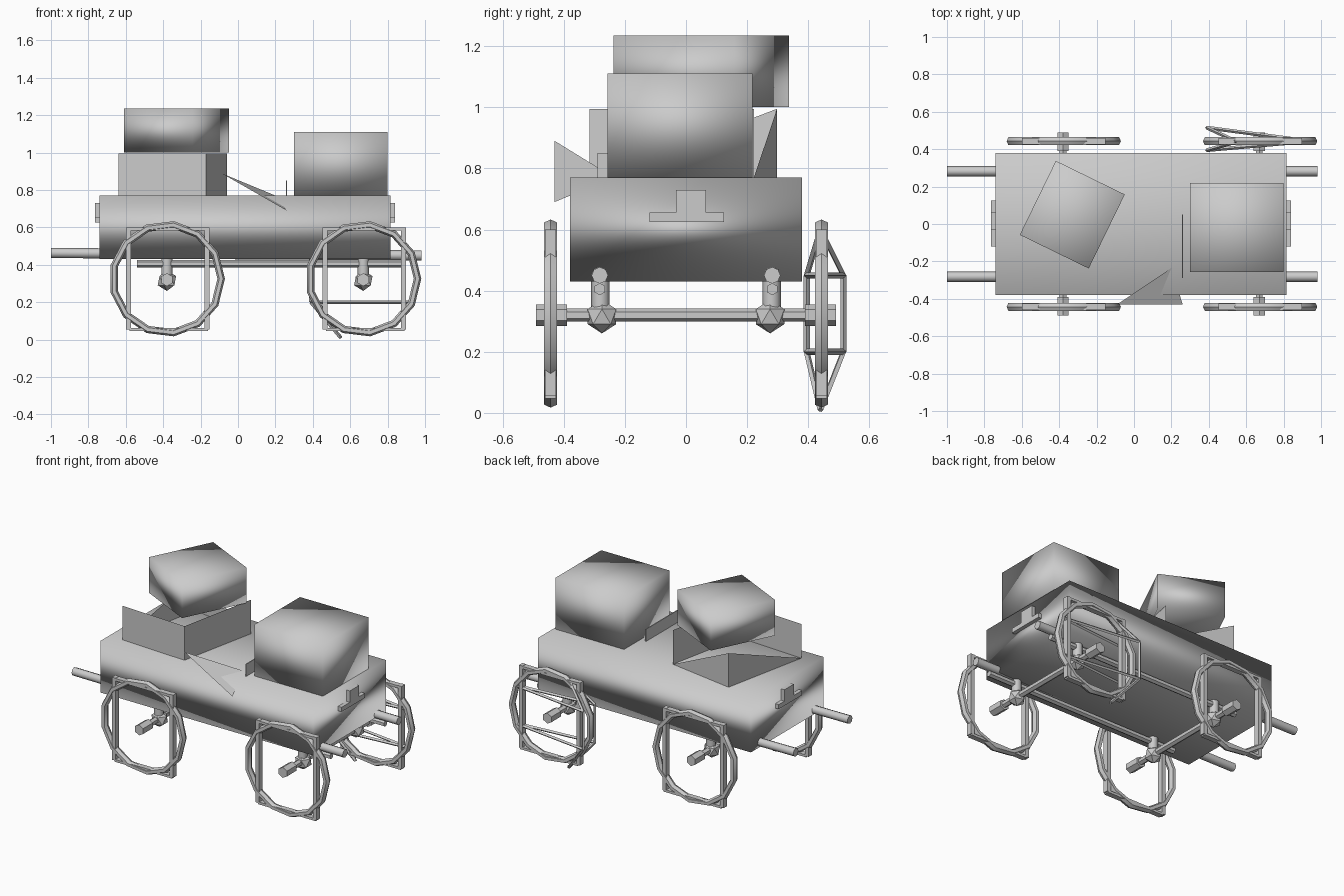
import bpy
from math import pi, radians
from mathutils import Vector

cube = bpy.data.objects.get("Cube")
if cube:
    bpy.data.objects.remove(cube, do_unlink=True)

grey = bpy.data.materials.new("plain grey")
grey.use_nodes = True
colour = (0.6, 0.6, 0.6, 1)
grey.diffuse_color = colour
grey.node_tree.nodes["Principled BSDF"].inputs["Base Color"].default_value = colour


def finish(ob, name, smooth=True):
    ob.name = name
    ob.data.materials.append(grey)
    for p in ob.data.polygons:
        p.use_smooth = smooth
    return ob


def box(name, x, y, z, turn=0, smooth=False):
    """Box from three (low, high) spans, turned about its own upright axis."""
    spans = (x, y, z)
    bpy.ops.mesh.primitive_cube_add(size=1, location=[sum(s) / 2 for s in spans],
                                    rotation=(0, 0, radians(turn)))
    ob = bpy.context.object
    ob.scale = [s[1] - s[0] for s in spans]
    return finish(ob, name, smooth)


def rod(name, a, b, r, sides=8):
    a, b = Vector(a), Vector(b)
    bpy.ops.mesh.primitive_cylinder_add(vertices=sides, radius=r, depth=(b - a).length,
                                        location=(a + b) / 2)
    ob = bpy.context.object
    ob.rotation_euler = (b - a).to_track_quat('Z', 'Y').to_euler()
    finish(ob, name)
    bpy.ops.object.shade_smooth_by_angle(angle=radians(50))


def sheet(name, points, faces):
    me = bpy.data.meshes.new(name)
    me.from_pydata(points, [], faces)
    ob = bpy.data.objects.new(name, me)
    bpy.context.collection.objects.link(ob)
    return finish(ob, name, False)


# Wagon body and cargo
box("wagon_body", (-.74, .815), (-.38, .38), (.43, .77), smooth=True)
box("large_crate", (.3, .8), (-.257, .218), (.77, 1.11), smooth=True)
box("upper_crate", (-.535, -.125), (-.17, .27), (1.0, 1.235), turn=-26, smooth=True)

# Open lower crate: two full walls and two half walls
ring = [(-.64, -.29), (-.17, -.315), (-.06, .222), (-.52, .298)]
sheet("lower_crate", [(x, y, z) for z in (.77, .995) for x, y in ring],
      [(0, 1, 5, 4), (1, 2, 6, 5), (2, 3, 7), (3, 0, 7), (0, 3, 2, 1)])

# Leaning board beside the crates
sheet("leaning_board", [(-.09, -.43, .89), (.26, -.43, .69), (.2, -.235, .77)], [(0, 1, 2)])
box("upright_board", (.257, .263), (-.29, .05), (.75, .85))

# End handles
for x, way in ((.815, 1), (-.74, -1)):
    span = sorted((x, x + way * .025))
    box("handle_bar", span, (-.12, .125), (.625, .655))
    box("handle_plate", span, (-.033, .065), (.655, .73))

# Shafts and the rails under the body
for y in (-.282, .282):
    rod("shaft", (-1, y, .463), (.98, y, .45), .027)
    rod("under_rail", (-.54, y, .405), (.88, y, .405), .02, 6)

# Axles, brackets and wheels
for cx in (-.38, .67):
    rod("axle", (cx, -.45, .32), (cx, .45, .32), .021, 6)
    for side in (-1, 1):
        y = side * .443
        rod("axle_bracket", (cx, side * .28, .43), (cx, side * .28, .31), .03, 8)
        bpy.ops.mesh.primitive_ico_sphere_add(subdivisions=1, radius=.055,
                                              location=(cx, side * .275, .315))
        finish(bpy.context.object, "axle_knuckle", False)
        rod("wheel_hub", (cx, side * .39, .32), (cx, side * .49, .32), .035, 6)
        bpy.ops.mesh.primitive_torus_add(major_segments=13, minor_segments=6,
                                         major_radius=.29, minor_radius=.02,
                                         location=(cx, y, .325), rotation=(pi / 2, 0, 0))
        bpy.context.object.scale.z = 1.25
        finish(bpy.context.object, "wheel_rim")
        bpy.ops.object.shade_smooth_by_angle(angle=radians(50))
        # Thin square frame inside the rim
        depth = (y - .018, y + .018)
        for dx in (-.205, .215):
            box("wheel_upright", (cx + dx - .013, cx + dx + .013), depth, (.055, .6))
        for z in (.055, .59):
            box("wheel_crossbar", (cx - .2, cx + .22), depth, (z - .008, z + .008))

# Buckled strips on one rear wheel
for out in (.515, .395):
    for z in (.2, .45):
        end = .01 if z < .3 else .6
        rod("buckled_strip", (.39, out, z), (.55, .44, end), .01, 4)
        rod("buckled_strip", (.39, out, z), (.94, .443, z), .01, 4)
    rod("buckled_strip", (.39, out, .2), (.39, out, .45), .01, 4)
